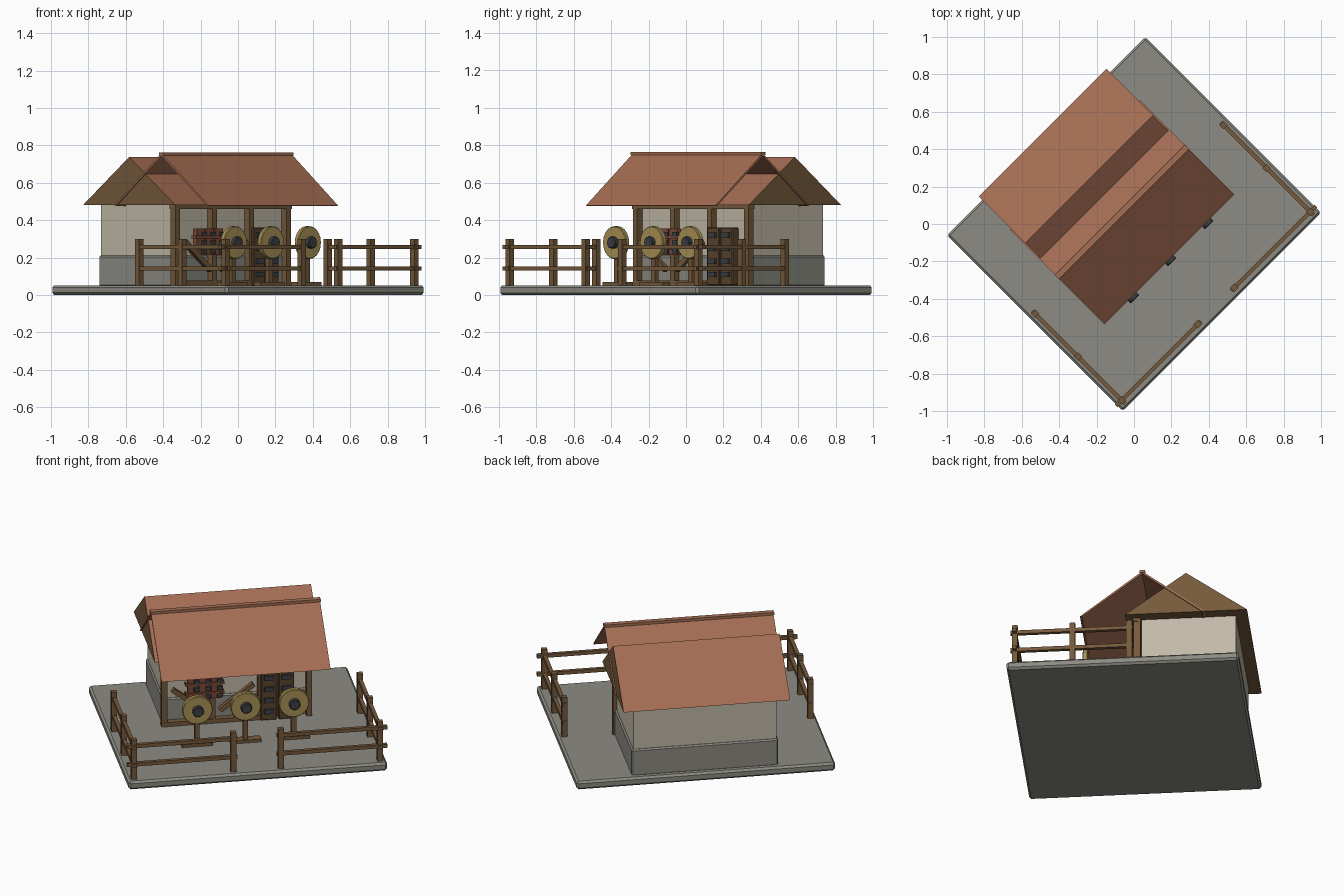
import bpy, bmesh, math
from mathutils import Matrix, Vector

if "Cube" in bpy.data.objects:
    bpy.data.objects.remove(bpy.data.objects["Cube"])

TURN = Matrix.Rotation(math.radians(45), 4, 'Z')  # whole yard is turned 45 degrees


def material(name, rgb):
    m = bpy.data.materials.new(name)
    lin = [((c / 255 + 0.055) / 1.055) ** 2.4 for c in rgb]
    m.diffuse_color = (*lin, 1)
    m.use_nodes = True
    m.node_tree.nodes["Principled BSDF"].inputs["Base Color"].default_value = m.diffuse_color
    return m


STONE = material("stone", (140, 139, 131))
PLASTER = material("plaster", (194, 186, 168))
TILE = material("terracotta", (166, 110, 84))
WOOD = material("wood", (118, 90, 60))
DOOR = material("dark_wood", (92, 70, 46))
STRAW = material("straw", (170, 146, 86))
METAL = material("dark_metal", (62, 64, 68))
RED = material("red_wood", (126, 74, 56))


def finish(name, bm, mats, bevel=0):
    bmesh.ops.recalc_face_normals(bm, faces=bm.faces)
    me = bpy.data.meshes.new(name)
    bm.to_mesh(me)
    bm.free()
    ob = bpy.data.objects.new(name, me)
    bpy.context.collection.objects.link(ob)
    ob.matrix_world = TURN
    for m in mats:
        me.materials.append(m)
    if bevel:
        mod = ob.modifiers.new("bevel", 'BEVEL')
        mod.width = bevel
        mod.segments = 1
    return ob


def box(name, x, y, z, mat, bevel=0):
    """Box from (low, high) pairs."""
    bm = bmesh.new()
    size = [b - a for a, b in (x, y, z)]
    mid = [(a + b) / 2 for a, b in (x, y, z)]
    bmesh.ops.create_cube(bm, size=1, matrix=Matrix.Translation(mid) @ Matrix.Diagonal((*size, 1)))
    return finish(name, bm, [mat], bevel)


def prism(name, profile, x, mats):
    """Extrude a (y, z) profile along x."""
    bm = bmesh.new()
    face = bm.faces.new([bm.verts.new((x[0], py, pz)) for py, pz in profile])
    ext = bmesh.ops.extrude_face_region(bm, geom=[face])
    verts = [g for g in ext["geom"] if isinstance(g, bmesh.types.BMVert)]
    bmesh.ops.translate(bm, verts=verts, vec=(x[1] - x[0], 0, 0))
    bmesh.ops.recalc_face_normals(bm, faces=bm.faces)
    if len(mats) > 1:  # sloping upper faces get the second colour
        for f in bm.faces:
            f.material_index = int(f.normal.z > 0.1)
    return finish(name, bm, mats)


def beam(name, a, b, width, mat):
    """Square bar between two points."""
    a, b = Vector(a), Vector(b)
    d = b - a
    bm = bmesh.new()
    mtx = Matrix.Translation((a + b) / 2) @ d.to_track_quat('Z', 'Y').to_matrix().to_4x4()
    bmesh.ops.create_cube(bm, size=1, matrix=mtx @ Matrix.Diagonal((width, width, d.length, 1)))
    return finish(name, bm, [mat])


def disc(name, x, y, z, r, depth, mat, n):
    bm = bmesh.new()
    mtx = Matrix.Translation((x, y, z)) @ Matrix.Rotation(math.pi / 2, 4, 'X')
    bmesh.ops.create_cone(bm, cap_ends=True, segments=n, radius1=r, radius2=r, depth=depth, matrix=mtx)
    return finish(name, bm, [mat], 0.004)


# Ground slab
box("ground_slab", (-.75, .75), (-.665, .665), (0, .052), STONE, .012)

# House body
box("stone_plinth", (-.425, .425), (.07, .63), (.045, .212), STONE, .008)
box("plaster_wall", (-.415, .415), (.08, .62), (.2, .49), PLASTER)

# Rear roof: solid wooden gable with tiled slopes
prism("rear_roof", [(-.01, .48), (.69, .48), (.34, .738)], (-.483, .483), [WOOD, TILE])

# Front roof: open thin tiled panels with a ridge cap
prism("front_roof", [(-.267, .478), (.09, .757), (.447, .478), (.447, .495), (.09, .772 - .012 + .003),
                     (-.267, .495)][:3] + [(.435, .476), (.09, .743), (-.255, .476)], (-.49, .49), [TILE])
box("ridge_cap", (-.493, .493), (.074, .106), (.747, .763), TILE)

# Timber front frame
for x in (-.42, -.14, .14, .42):
    box("wall_post", (x - .0165, x + .0165), (.035, .075), (.05, .48), WOOD)
box("top_beam", (-.44, .44), (.033, .077), (.46, .483), WOOD)
box("sill_beam", (-.42, .14), (.033, .077), (.05, .078), WOOD)
for s in (-1, 1):
    beam("wall_brace", (-.14 + s * .235, .03, .285), (-.14 + s * .04, .03, .135), .028, WOOD)

# Shuttered window with metal straps
for i in range(3):
    x = -.287 + i * .068
    box("shutter_plank", (x, x + .06), (.022, .055), (.215, .355), RED)
    for z in (.235, .28, .325):
        box("shutter_strap", (x + .034, x + .066), (.012, .03), (z - .012, z + .012), METAL)
for z in (.25, .31):
    box("shutter_rail", (-.3, -.075), (.016, .05), (z - .008, z + .008), RED)

# Double door with metal straps
for x in (.137, .238):
    box("door_leaf", (x, x + .092), (.02, .07), (.052, .36), DOOR, .005)
    for z in (.11, .18, .25, .32):
        box("door_strap", (x + .018, x + .074), (.006, .03), (z - .014, z + .014), METAL)

# Round practice targets on stands
for x in (-.28, 0, .28):
    disc("target_disc", x, -.248, .28, .088, .03, STRAW, 20)
    disc("target_hub", x, -.268, .28, .032, .042, METAL, 12)
    box("target_post", (x - .014, x + .014), (-.25, -.222), (.05, .27), WOOD)
    box("target_foot", (x - .09, x + .09), (-.262, -.21), (.05, .07), WOOD)

# Fences: each run is a pair of ends and its post spots, mirrored left and right
for s in (-1, 1):
    for px, py in ((.713, .035), (.713, -.29), (.713, -.62), (.138, -.62)):
        box("fence_post", (s * px - .016, s * px + .016), (py - .016, py + .016), (.05, .3), WOOD)
    for z in (.142, .257):
        beam("side_rail", (s * .713, .055, z), (s * .713, -.645, z), .022, WOOD)
        beam("front_rail", (s * .115, -.62, z), (s * .755, -.62, z), .022, WOOD)
